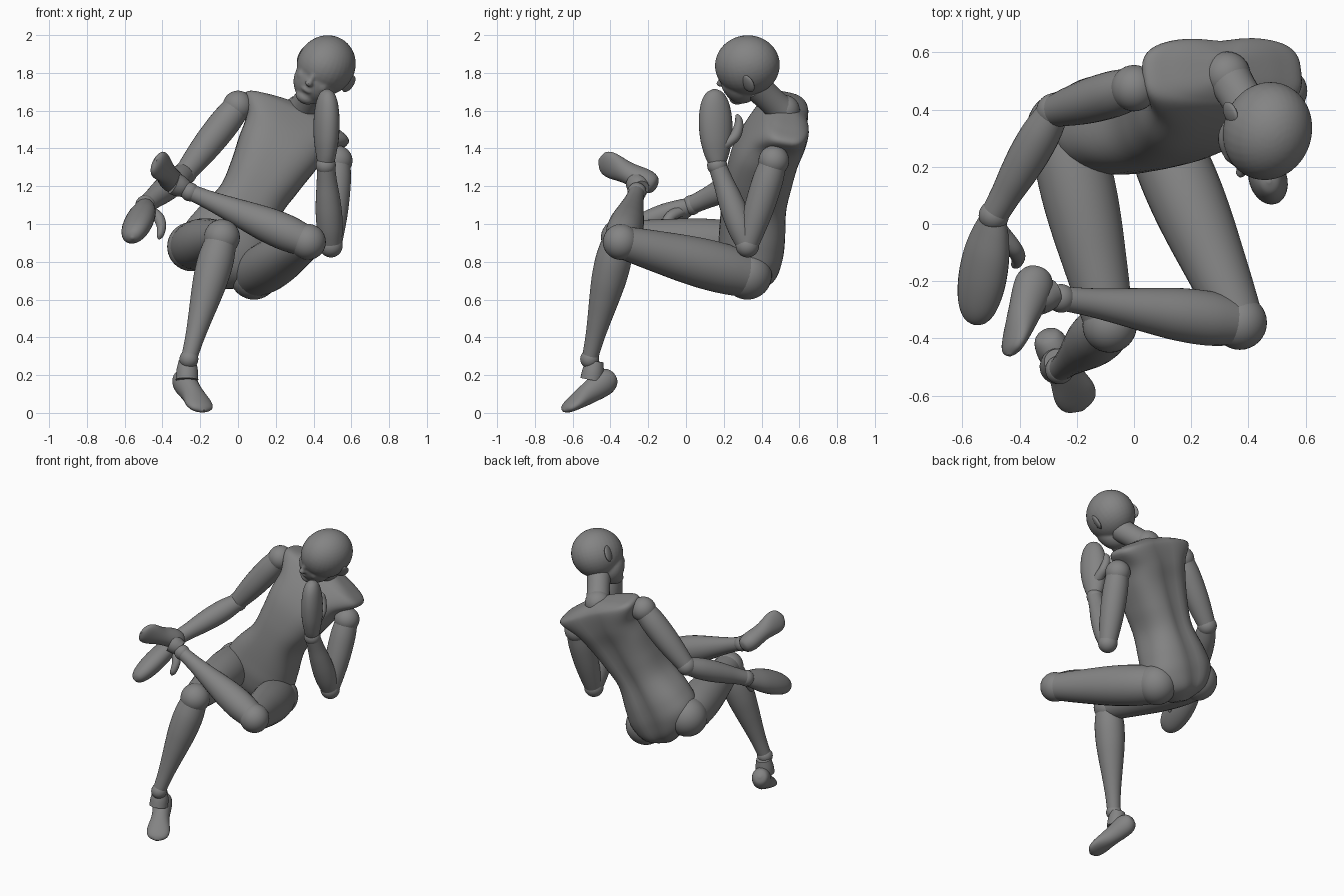
import bpy, bmesh, math
from mathutils import Vector, Matrix

if "Cube" in bpy.data.objects:
    bpy.data.objects.remove(bpy.data.objects["Cube"], do_unlink=True)

# Single matte grey for the whole figure
grey = bpy.data.materials.new("mannequin grey")
grey.use_nodes = True
colour = (0.23, 0.23, 0.23, 1)
grey.diffuse_color = colour
grey.node_tree.nodes["Principled BSDF"].inputs["Base Color"].default_value = colour

parts = []


def finish(name, bm):
    """Turn a bmesh into a named grey object."""
    bmesh.ops.recalc_face_normals(bm, faces=bm.faces)
    mesh = bpy.data.meshes.new(name)
    bm.to_mesh(mesh)
    bm.free()
    mesh.materials.append(grey)
    obj = bpy.data.objects.new(name, mesh)
    bpy.context.collection.objects.link(obj)
    parts.append(obj)
    return obj


def spline(rows, steps=6):
    """Smooth curve through rows of equal length."""
    out = []
    for i in range(len(rows) - 1):
        a, b, c, d = (rows[max(0, min(len(rows) - 1, i + k))] for k in (-1, 0, 1, 2))
        for s in range(steps):
            t = s / steps
            out.append([q + t / 2 * (r - p + t * (2 * p - 5 * q + 4 * r - s3
                        + t * (3 * (q - r) + s3 - p)))
                        for p, q, r, s3 in zip(a, b, c, d)])
    return out + [list(rows[-1])]


def loft(name, rows, wide=None, square=2.0, sides=28, groove=0.0):
    """Skin oval sections (x, y, z, half width, half depth), squarer towards the end."""
    axis = (Vector(rows[-1][:3]) - Vector(rows[0][:3])).normalized()
    wide = Vector(wide) if wide else axis.orthogonal()
    wide = (wide - axis * wide.dot(axis)).normalized()
    deep = axis.cross(wide)
    bm = bmesh.new()
    rings = []
    curve = spline(rows)
    for i, (x, y, z, w, d) in enumerate(curve):
        power = 2 / (2 + (square - 2) * i / len(curve))
        ring = []
        for k in range(sides):
            c, s = math.cos(math.tau * k / sides), math.sin(math.tau * k / sides)
            c, s = (math.copysign(abs(v) ** power, v) for v in (c, s))
            if s > 0:
                s *= 1 - groove * math.exp(-(c * 4) ** 2)
            ring.append(bm.verts.new(Vector((x, y, z)) + wide * c * max(w, .003)
                                     + deep * s * max(d, .003)))
        rings.append(ring)
    for r1, r2 in zip(rings, rings[1:]):
        for k in range(sides):
            n = (k + 1) % sides
            bm.faces.new((r1[k], r1[n], r2[n], r2[k]))
    bm.faces.new(rings[0])
    bm.faces.new(rings[-1])
    return finish(name, bm)


def along(a, b, profile):
    """Section rows on a straight line from (t, width, depth) entries."""
    a, b = Vector(a), Vector(b)
    return [(*a.lerp(b, t), w, d) for t, w, d in profile]


def limb(name, a, b, radii):
    n = len(radii) - 1
    return loft(name, along(a, b, [(i / n, r, r) for i, r in enumerate(radii)]))


def add_ellipsoid(bm, centre, radii, frame=Matrix.Identity(3)):
    m = Matrix.Translation(centre) @ frame.to_4x4() @ Matrix.Diagonal((*radii, 1))
    bmesh.ops.create_uvsphere(bm, u_segments=32, v_segments=20, radius=1, matrix=m)


def ball(name, centre, r):
    bm = bmesh.new()
    add_ellipsoid(bm, Vector(centre), (r, r, r))
    return finish(name, bm)


# Joint positions of the seated pose
joints = {
    "left": dict(shoulder=(.525, .465, 1.335), elbow=(.492, .325, .885), wrist=(.465, .165, 1.31),
                 hip=(.085, .325, .73), knee=(.37, -.345, .905), ankle=(-.255, -.26, 1.17)),
    "right": dict(shoulder=(0, .475, 1.625), elbow=(-.28, .395, 1.27), wrist=(-.49, .03, 1.1),
                  hip=(-.245, .335, .88), knee=(-.085, -.355, .93), ankle=(-.26, -.51, .285)),
}
ball_size = dict(shoulder=.081, elbow=.062, wrist=.053, hip=.13, knee=.095, ankle=.05)

# Limbs and ball joints
for side, j in joints.items():
    for joint, r in ball_size.items():
        ball(f"{side}_{joint}_ball", j[joint], r)
    limb(f"{side}_upper_arm", j["shoulder"], j["elbow"], (.07, .08, .081, .077, .068, .056))
    limb(f"{side}_forearm", j["elbow"], j["wrist"], (.055, .068, .07, .064, .054, .048))
    limb(f"{side}_thigh", j["hip"], j["knee"], (.12, .131, .132, .125, .113, .1, .085))
    limb(f"{side}_shin", j["knee"], j["ankle"], (.08, .095, .093, .08, .064, .05, .042))

# Torso
loft("torso", [
    (-.11, .32, .68, .05, .05),
    (-.1, .335, .75, .18, .14),
    (-.07, .345, .86, .245, .175),
    (-.02, .355, .97, .227, .18),
    (.065, .365, 1.12, .18, .175),
    (.14, .39, 1.25, .195, .178),
    (.205, .425, 1.37, .22, .175),
    (.26, .475, 1.47, .24, .163),
    (.31, .525, 1.56, .305, .13),
    (.325, .54, 1.595, .21, .1),
    (.335, .54, 1.62, .07, .05),
], wide=(.88, 0, -.47), square=3.4, sides=48, groove=.1)

# Neck
ball("neck_base", (.325, .52, 1.6), .083)
limb("neck", (.325, .52, 1.59), (.42, .37, 1.73), (.08, .074, .074, .078))

# Head: left, back and up axes of the tilted skull
left = Vector((.84, -.2, -.51)).normalized()
up = Vector((.45, -.3, .84))
up = (up - left * up.dot(left)).normalized()
back = up.cross(left)
frame = Matrix((left, back, up)).transposed()
skull = Vector((.467, .325, 1.84))


def on_head(x, y, z):
    return skull + frame @ Vector((x, y, z))


bm = bmesh.new()
for place, radii in [
    ((0, 0, 0), (.153, .174, .161)),          # cranium
    ((0, -.065, -.08), (.116, .104, .128)),   # face
    ((0, -.105, -.175), (.055, .052, .038)),  # chin
    ((0, -.162, -.055), (.015, .02, .04)),    # nose bridge
    ((0, -.176, -.078), (.021, .024, .018)),  # nose tip
    ((0, -.15, -.122), (.036, .023, .018)),   # lips
    ((.05, -.13, -.075), (.04, .026, .036)),    # cheeks
    ((-.05, -.13, -.075), (.04, .026, .036)),
]:
    add_ellipsoid(bm, on_head(*place), radii, frame)
head = finish("head", bm)
mod = head.modifiers.new("merge", 'REMESH')
mod.mode = 'VOXEL'
mod.voxel_size = .007
mod.use_smooth_shade = True
mod = head.modifiers.new("soften", 'SMOOTH')
mod.iterations = 6

# Ears, flaring away from the head towards the back
for side, s in (("left", 1), ("right", -1)):
    bm = bmesh.new()
    add_ellipsoid(bm, on_head(s * .148, .025, -.03), (.015, .04, .052),
                  frame @ Matrix.Rotation(s * -.45, 3, 'Z'))
    finish(f"{side}_ear", bm)

# Mitten hands and thumbs
mitten = [(0, .042, .042), (.14, .066, .052), (.35, .086, .064), (.6, .09, .066),
          (.82, .075, .056), (.95, .045, .036), (1, .006, .006)]
for side, tip, wide, thumb in (
    ("left", (.472, .15, 1.715), (.3, -.95, 0),
     [(.475, .19, 1.41), (.475, .255, 1.46), (.465, .28, 1.52), (.46, .28, 1.565), (.46, .277, 1.58)]),
    ("right", (-.56, -.35, .925), (-.8, 0, -.6),
     [(-.47, -.03, 1.07), (-.425, -.08, 1.04), (-.405, -.115, .99), (-.41, -.14, .94), (-.415, -.145, .92)]),
):
    loft(f"{side}_hand", along(joints[side]["wrist"], tip, mitten), wide)
    sizes = (.035, .03, .026, .02, .004)
    loft(f"{side}_thumb", [(*p, r, r) for p, r in zip(thumb, sizes)])

# Feet with a short ankle collar rising out of each instep
sole = [(0, .01, .01), (.05, .045, .048), (.2, .06, .07), (.5, .058, .058),
        (.78, .074, .038), (.93, .058, .024), (1, .01, .006)]
for side, heel, toe, wide, collar, instep in (
    ("left", (-.33, -.155, 1.2), (-.435, -.46, 1.34), (.47, .25, .85),
     (-.275, -.24, 1.185), (-.34, -.26, 1.215)),
    ("right", (-.31, -.38, .2), (-.18, -.65, .01), (.85, .45, 0),
     (-.268, -.482, .275), (-.27, -.5, .175)),
):
    loft(f"{side}_foot", along(heel, toe, sole), wide)
    limb(f"{side}_instep", collar, instep, (.046, .057, .06))

# Smooth shading
bpy.ops.object.select_all(action='DESELECT')
for obj in parts:
    obj.select_set(True)
bpy.context.view_layer.objects.active = parts[0]
bpy.ops.object.shade_smooth_by_angle(angle=math.radians(40))
